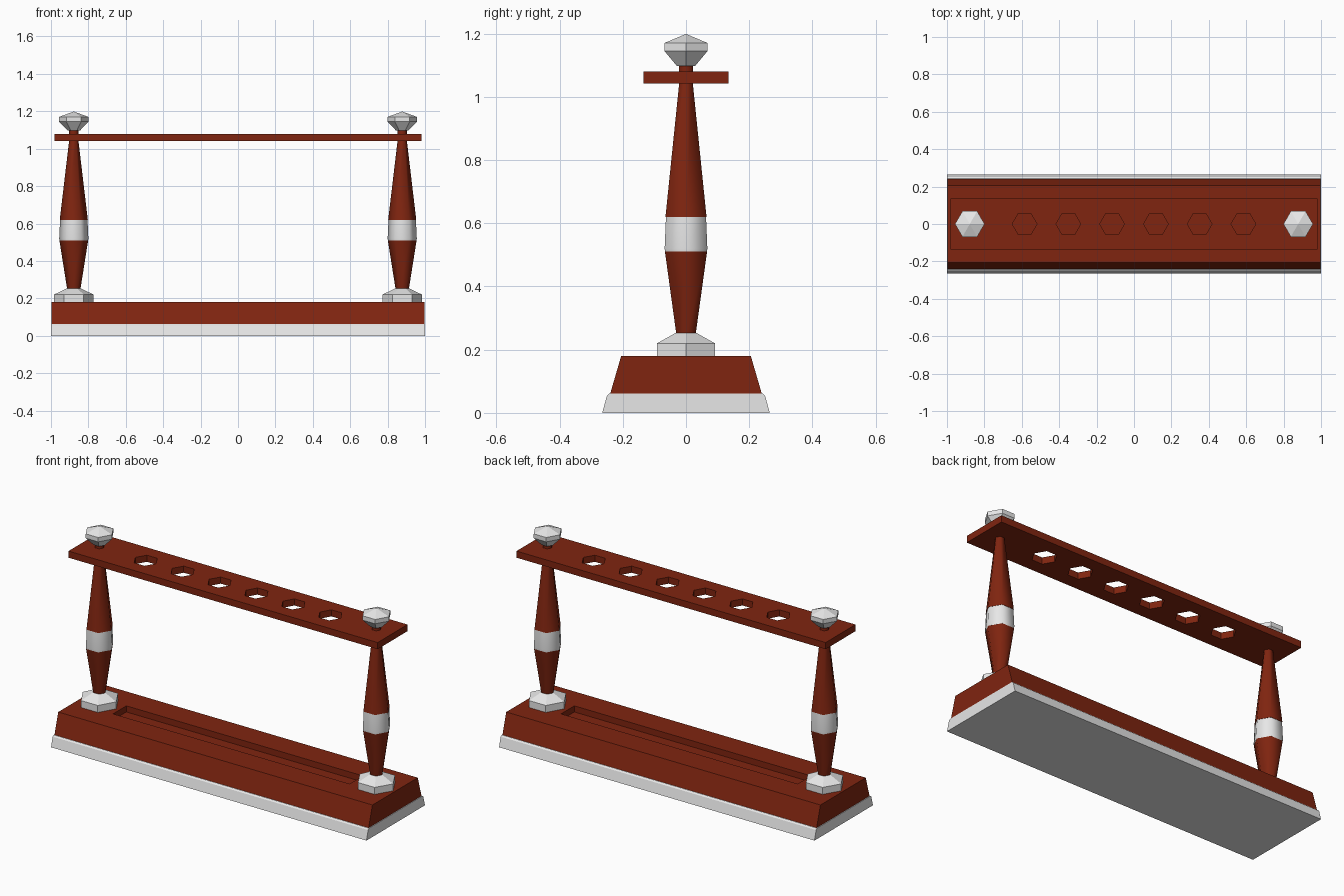
import bpy, bmesh, math

if "Cube" in bpy.data.objects:
    bpy.data.objects.remove(bpy.data.objects["Cube"])


def mat(name, rgb):
    m = bpy.data.materials.new(name)
    m.diffuse_color = (*rgb, 1)
    m.use_nodes = True
    m.node_tree.nodes["Principled BSDF"].inputs["Base Color"].default_value = m.diffuse_color
    return m


wood = mat("red_brown_wood", (0.215, 0.018, 0.005))
white = mat("white_trim", (0.82, 0.82, 0.82))


def make(name, verts, faces, material, smooth=False):
    me = bpy.data.meshes.new(name)
    me.from_pydata(verts, [], faces)
    bm = bmesh.new()
    bm.from_mesh(me)
    bmesh.ops.recalc_face_normals(bm, faces=bm.faces)
    bm.to_mesh(me)
    bm.free()
    me.materials.append(material)
    for p in me.polygons:
        p.use_smooth = smooth and len(p.vertices) == 4
    ob = bpy.data.objects.new(name, me)
    bpy.context.collection.objects.link(ob)
    return ob


def prism(name, half, hx, material):
    """Extrude a mirrored (y, z) half-profile along x."""
    prof = half + [(-y, z) for y, z in reversed(half)]
    n = len(prof)
    verts = [(x, y, z) for x in (-hx, hx) for y, z in prof]
    faces = [[i, (i + 1) % n, n + (i + 1) % n, n + i] for i in range(n)]
    faces += [list(range(n)), list(range(n, 2 * n))]
    return make(name, verts, faces, material)


def turned(name, prof, x, material, smooth=False, n=6):
    """Hexagonal turning from (radius, z) rings."""
    verts = [(x + r * math.cos(2 * math.pi * k / n), r * math.sin(2 * math.pi * k / n), z)
             for r, z in prof for k in range(n)]
    faces = [[j * n + k, j * n + (k + 1) % n, (j + 1) * n + (k + 1) % n, (j + 1) * n + k]
             for j in range(len(prof) - 1) for k in range(n)]
    faces += [list(range(n)), list(range(len(verts) - n, len(verts)))]
    return make(name, verts, faces, material, smooth)


def cut(target, cutters):
    for c in cutters:
        c.hide_render = True
        m = target.modifiers.new("cut", 'BOOLEAN')
        m.operation = 'DIFFERENCE'
        m.solver = 'EXACT'
        m.object = c
        bpy.context.view_layer.objects.active = target
        bpy.ops.object.modifier_apply(modifier=m.name)
        bpy.data.objects.remove(c)


# base: white plinth with a wooden block holding a long groove
prism("base_trim", [(0.265, 0), (0.25, 0.055), (0.242, 0.062)], 1.0, white)
block = prism("base_block", [(0.24, 0.06), (0.205, 0.18)], 0.996, wood)
cut(block, [prism("groove_cutter", [(0.06, 0.145), (0.06, 0.25)], 0.75, wood)])

# shelf with six hexagonal holes
shelf = prism("shelf", [(0.135, 1.042), (0.135, 1.08)], 0.98, wood)
cut(shelf, [turned("hole_cutter", [(0.066, 1.0), (0.066, 1.15)], (i - 2.5) * 0.234, wood)
            for i in range(6)])

# two turned posts
for side, x in (("left", -0.878), ("right", 0.878)):
    turned(side + "_foot", [(0.106, 0.178), (0.106, 0.22), (0.04, 0.252)], x, white)
    turned(side + "_lower_post", [(0.034, 0.24), (0.077, 0.511)], x, wood, True)
    turned(side + "_band", [(0.077, 0.51), (0.078, 0.52), (0.073, 0.624)], x, white, True)
    turned(side + "_upper_post", [(0.075, 0.62), (0.024, 1.05)], x, wood, True)
    turned(side + "_neck", [(0.026, 1.07), (0.026, 1.105)], x, wood, True)
    turned(side + "_finial", [(0.034, 1.098), (0.079, 1.145), (0.079, 1.17), (0.002, 1.198)], x, white)
